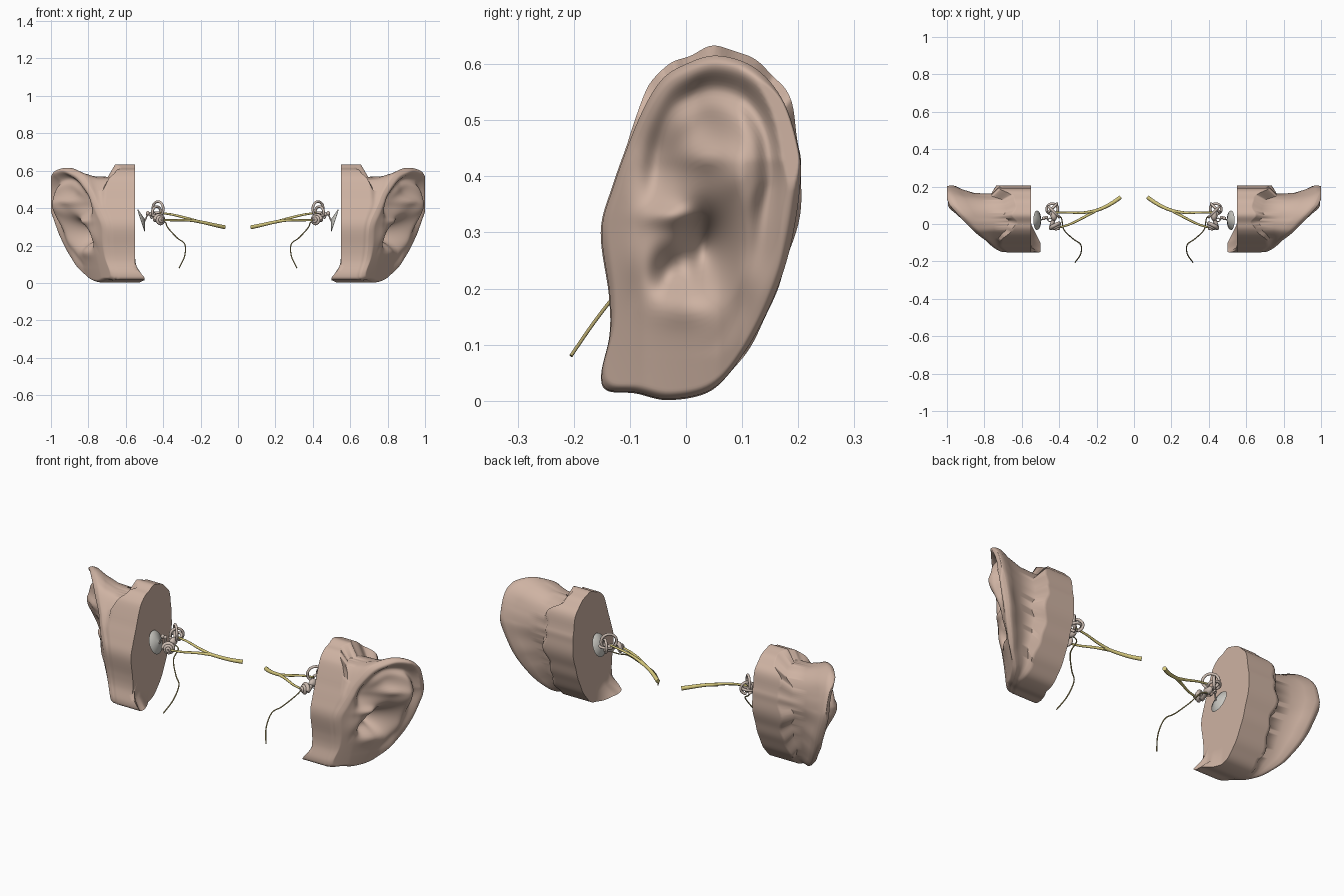
import bpy, bmesh, math
from mathutils import Vector, Matrix

if "Cube" in bpy.data.objects:
    bpy.data.objects.remove(bpy.data.objects["Cube"])


def mat(name, rgb):
    m = bpy.data.materials.new(name)
    m.diffuse_color = (*rgb, 1)
    m.use_nodes = True
    m.node_tree.nodes["Principled BSDF"].inputs["Base Color"].default_value = m.diffuse_color
    return m


SKIN = mat("skin", (0.62, 0.45, 0.365))
BONE = mat("bone", (0.60, 0.50, 0.44))
DRUM = mat("membrane", (0.58, 0.57, 0.53))
NERVE = mat("nerve", (0.66, 0.57, 0.20))
TUBE = mat("thin_nerve", (0.42, 0.35, 0.14))


def finish(name, bm, m, angle=50):
    """Every part is built on the +x side and mirrored."""
    bmesh.ops.recalc_face_normals(bm, faces=bm.faces)
    me = bpy.data.meshes.new(name)
    bm.to_mesh(me)
    bm.free()
    me.materials.append(m)
    ob = bpy.data.objects.new(name, me)
    bpy.context.collection.objects.link(ob)
    bpy.ops.object.select_all(action='DESELECT')
    ob.select_set(True)
    bpy.context.view_layer.objects.active = ob
    bpy.ops.object.shade_smooth_by_angle(angle=math.radians(angle))
    md = ob.modifiers.new("mirror", 'MIRROR')
    md.use_mirror_merge = False
    return ob


def loft(bm, rings):
    vs = [[bm.verts.new(p) for p in r] for r in rings]
    n = len(vs[0])
    for a, b in zip(vs, vs[1:]):
        for i in range(n):
            bm.faces.new((a[i], a[(i + 1) % n], b[(i + 1) % n], b[i]))
    bm.faces.new(vs[0])
    bm.faces.new(vs[-1])


def spline(pts, steps, closed=False):
    pts = [Vector(p) for p in pts]
    n, out = len(pts), []
    for i in range(n if closed else n - 1):
        if closed:
            a, b, c, d = (pts[(i + k) % n] for k in (-1, 0, 1, 2))
        else:
            a, b, c, d = pts[max(i - 1, 0)], pts[i], pts[i + 1], pts[min(i + 2, n - 1)]
        for s in range(steps):
            t = s / steps
            out.append(0.5 * (2 * b + (c - a) * t + (2 * a - 5 * b + 4 * c - d) * t * t
                              + (3 * b - a - 3 * c + d) * t ** 3))
    return out if closed else out + [pts[-1]]


def tube(bm, pts, r0, r1=None, steps=6, sides=10):
    path = spline(pts, steps)
    r1 = r0 if r1 is None else r1
    rings, side = [], None
    for i, p in enumerate(path):
        d = (path[min(i + 1, len(path) - 1)] - path[max(i - 1, 0)]).normalized()
        side = (d.orthogonal() if side is None else side - d * side.dot(d)).normalized()
        up = d.cross(side)
        r = r0 + (r1 - r0) * i / (len(path) - 1)
        rings.append([p + r * (side * math.cos(a) + up * math.sin(a))
                      for a in (2 * math.pi * k / sides for k in range(sides))])
    loft(bm, rings)


def ball(bm, c, r):
    m = Matrix.Translation(c) @ Matrix.Diagonal((*r, 1))
    bmesh.ops.create_uvsphere(bm, u_segments=16, v_segments=10, radius=1, matrix=m)


def clamp(v):
    return max(0.0, min(1.0, v))


# outer ear: silhouette seen from the side (y, z)
OUTLINE = [(-.15, .30), (-.13, .38), (-.085, .50), (-.045, .57), (0, .60), (.055, .615),
           (.12, .595), (.17, .54), (.198, .46), (.204, .39), (.185, .27), (.15, .17),
           (.10, .08), (.045, .02), (-.03, .003), (-.09, .015), (-.14, .02), (-.15, .05),
           (-.135, .12), (-.136, .19)]
C = Vector((.03, .33))
edge = spline(OUTLINE, 8, True)
SLOPE = [(-.16, .735), (-.14, .75), (-.075, .82), (.01, .90), (.1, .98), (.17, 1.01), (.25, 1.01)]
# hollows and ridges of the auricle: y, z, size y, size z, height
RELIEF = [(.035, .27, .045, .065, -.14), (-.035, .42, .05, .07, -.06),
          (.03, .50, .04, .05, -.03), (-.03, .23, .03, .04, -.05),
          (-.085, .25, .03, .05, .012), (.0, .165, .05, .03, .012),
          (-.03, .33, .045, .02, .02), (.11, .22, .03, .05, .015),
          (.115, .31, .028, .07, .02), (.085, .40, .03, .05, .025),
          (.03, .435, .04, .022, .02)]


def height(p, d):
    y, z = p
    x = SLOPE[0][1]
    for (y0, x0), (y1, x1) in zip(SLOPE, SLOPE[1:]):
        if y0 <= y <= y1:
            x = x0 + (x1 - x0) * (y - y0) / (y1 - y0)
    x -= .14 * max(0, .43 - z) / .42 * (.5 + .5 * clamp((y + .14) / .2))
    for cy, cz, sy, sz, h in RELIEF:
        x += h * math.exp(-((y - cy) / sy) ** 2 - ((z - cz) / sz) ** 2)
    w = clamp((y + .10) / .12) * clamp((z - .08) / .3)        # rolled helix rim
    x += w * (.008 * math.exp(-((d - .02) / .016) ** 2) - .032 * math.exp(-((d - .06) / .024) ** 2))
    return min(x - .018 * clamp(1 - d / .014) ** 2, 1.0)


rings = []
for k in range(37):                                           # front surface, middle to rim
    t = .02 + .98 * math.sin(k / 36 * math.pi / 2)
    rings.append([(height(p, (1 - t) * (e - C).length), *p)
                  for e in edge for p in [C + (e - C) * t]])

BACK = [(.08, .0), (.25, -.022), (.5, -.044), (.85, -.048), (1.0, .0)]
N = len(edge)
tail = [[] for _ in range(len(BACK) + 6)]
for i, e in enumerate(edge):                                  # back of ear, neck, block
    ex = height(e, 0)
    a = 2 * math.pi * i / N
    jag = .010 * math.sin(9 * a) + .008 * math.sin(17 * a + 1)
    k = clamp((ex - .75) / .15)
    xb = .55 + .17 * clamp((ex - .55) / .2) - .08 * clamp((e.y - .5) / .1) + k * jag
    xf = .55 - .05 * clamp((.09 - e.y) / .06) * clamp(-e.x / .1)
    grow = .002 + .012 * clamp((e.y - .45) / .1) + k * .25 * jag
    r = (e - C).normalized()
    prof = [(ex + (xb - ex) * u, o * k + (grow if u == 1 else 0)) for u, o in BACK]
    prof += [(xb + (xf - xb) * u, grow) for u in (.1, .4, .8, 1)]
    prof += [(.55, -.05), (.55, -.1)]                         # flat inner face
    for ring, (x, o) in zip(tail, prof):
        p = e + r * o
        ring.append((x, min(p.x, .21), max(p.y, 0)))
bm = bmesh.new()
loft(bm, rings + tail)
finish("outer_ear", bm, SKIN, 62)

# eardrum: thin tilted cone
bm = bmesh.new()
tilt = Matrix.Translation((.515, .02, .335)) @ Matrix.Rotation(math.radians(18), 4, 'Y')
prof = [(-.018, .002), (-.010, .022), (.0, .05), (.004, .052), (.005, .046), (-.005, .022), (-.013, .002)]
loft(bm, [[tilt @ Vector((x, r * math.cos(a), 1.2 * r * math.sin(a)))
           for a in (2 * math.pi * j / 28 for j in range(28))] for x, r in prof])
finish("eardrum", bm, DRUM)

# three small hearing bones
bm = bmesh.new()
ball(bm, (.483, .03, .372), (.010, .010, .012))
tube(bm, [(.483, .03, .37), (.49, .025, .35), (.498, .02, .33)], .005, .003)
ball(bm, (.470, .035, .368), (.010, .009, .010))
tube(bm, [(.47, .035, .365), (.466, .03, .35), (.462, .022, .343)], .005, .003)
for s in (-1, 1):
    tube(bm, [(.462, .022, .343), (.452, .022 + .009 * s, .343), (.44, .022 + .007 * s, .343)], .0025)
finish("hearing_bones", bm, BONE)

# balance organ: vestibule and three looping canals
bm = bmesh.new()
ball(bm, (.428, .045, .352), (.018, .028, .022))
for c, u, v, r in (((.428, .065, .395), (.6, .6, 0), (0, 0, 1), .04),
                   ((.435, .085, .375), (.7, -.7, 0), (0, 0, 1), .033),
                   ((.437, .080, .368), (1, 0, 0), (0, 1, .25), .03)):
    c, u, v = Vector(c), Vector(u).normalized(), Vector(v).normalized()
    arc = [c + r * (u * math.cos(a) + v * math.sin(a))
           for a in (math.radians(-80 + 34 * j) for j in range(11))]
    tube(bm, arc, .007, steps=4)
finish("balance_canals", bm, BONE)

# cochlea: tapering spiral
bm = bmesh.new()
axis = Matrix.Translation((.415, -.015, .338)) @ Vector((-.5, -.8, .1)).to_track_quat('Z', 'Y').to_matrix().to_4x4()
coil = []
for j in range(28):
    a, f = j * math.pi / 5, j / 27
    r = .024 * (1 - f) + .003
    coil.append(axis @ Vector((r * math.cos(a), r * math.sin(a), -.012 + .03 * f)))
tube(bm, [(.428, .03, .345)] + coil, .011, .006, steps=3)
finish("cochlea", bm, BONE)

# hearing nerve trunk and its two branches
bm = bmesh.new()
tube(bm, [(.072, .143, .298), (.12, .11, .308), (.18, .08, .322), (.24, .063, .333)], .011, .008)
tube(bm, [(.21, .07, .328), (.28, .06, .348), (.35, .062, .365), (.42, .062, .375)], .008, .005)
tube(bm, [(.20, .073, .327), (.27, .035, .335), (.34, .0, .335), (.405, -.02, .336)], .008, .005)
finish("hearing_nerve", bm, NERVE)

# thin nerve dropping forward
bm = bmesh.new()
tube(bm, [(.43, .05, .335), (.39, .035, .325), (.375, -.03, .295), (.325, -.08, .24),
          (.285, -.11, .208), (.285, -.16, .145), (.315, -.205, .08)], .0032, sides=8)
finish("thin_nerve", bm, TUBE)
